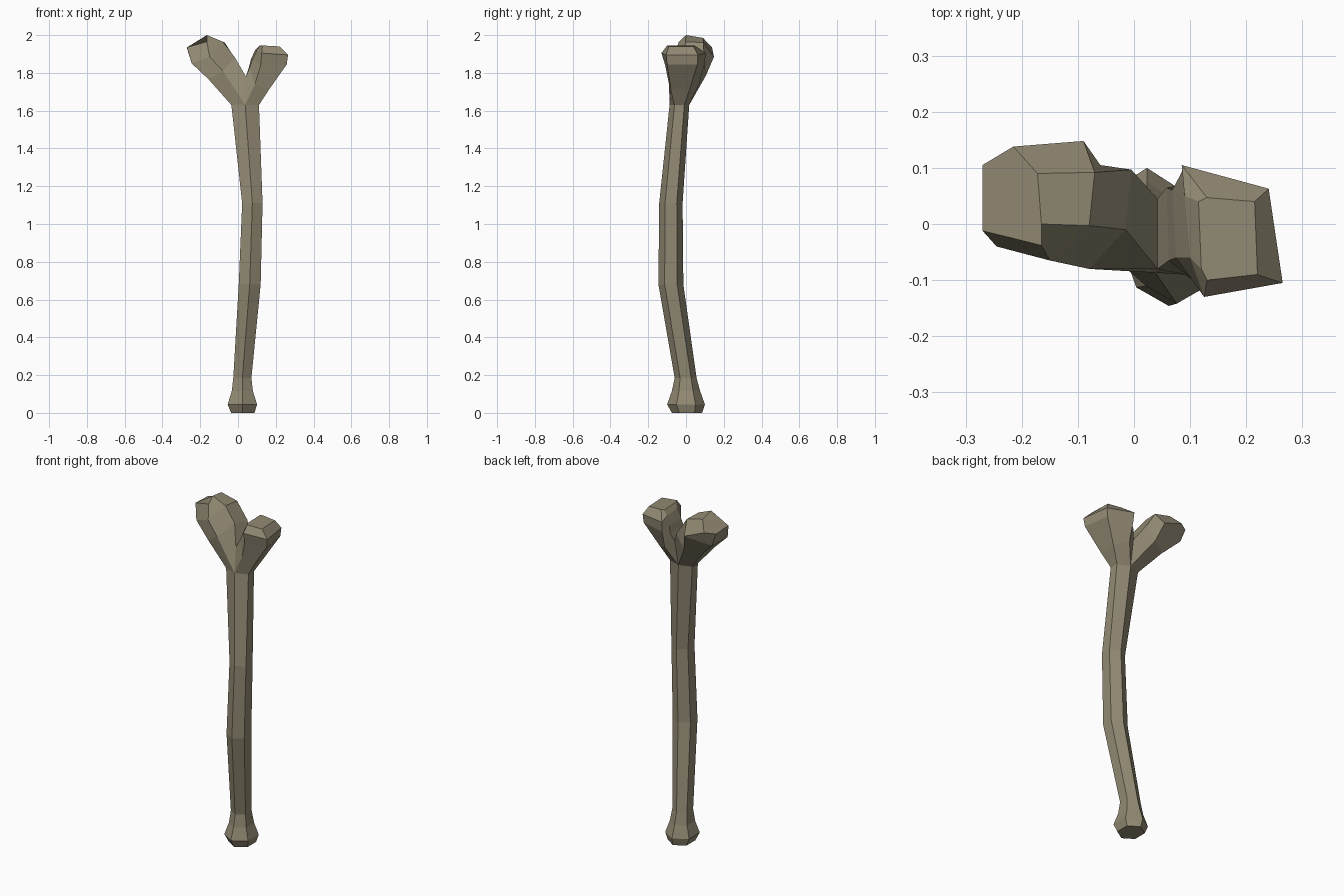
import bpy, bmesh
from mathutils import Vector

bone = bpy.data.materials.new("weathered bone")
bone.diffuse_color = (0.29, 0.255, 0.175, 1)

bm = bmesh.new()


def ring(points):
    return [bm.verts.new(Vector(p)) for p in points]


def bridge(a, b):
    n = len(a)
    for i in range(n):
        bm.faces.new((a[i], a[(i + 1) % n], b[(i + 1) % n], b[i]))


def hexagon(cx, cy, z, w, h):
    # order: front, right front, right back, back, left back, left front
    return ring([(cx, cy - h, z), (cx + w, cy - h / 2, z), (cx + w, cy + h / 2, z),
                 (cx, cy + h, z), (cx - w, cy + h / 2, z), (cx - w, cy - h / 2, z)])


# shaft: hexagonal rings along a bent centre line, knob at the foot
shaft = [(0.025, 0.005, 0.0, 0.062, 0.08), (0.023, 0.0, 0.045, 0.078, 0.1),
         (0.023, 0.0, 0.115, 0.056, 0.075), (0.023, -0.002, 0.185, 0.048, 0.058),
         (0.062, -0.08, 0.68, 0.058, 0.066), (0.076, -0.08, 1.11, 0.054, 0.062),
         (0.038, -0.035, 1.63, 0.073, 0.052)]
rings = [hexagon(*s) for s in shaft]
bm.faces.new(rings[0])
for a, b in zip(rings, rings[1:]):
    bridge(a, b)

# crotch of the fork, shared by both branches
F, R1, R2, B, L2, L1 = rings[-1]
Cf, Cb = ring([(0.042, -0.08, 1.78), (0.042, 0.045, 1.78)])

# ring order: front, outer front, outer back, back, inner back, inner front
left = [
    [(-0.08, -0.08, 1.81), (-0.155, -0.06, 1.765), (-0.15, 0.055, 1.765),
     (-0.06, 0.105, 1.785), (-0.005, 0.097, 1.86), (-0.015, -0.01, 1.88)],
    [(-0.15, -0.065, 1.885), (-0.245, -0.04, 1.85), (-0.24, 0.1, 1.85),
     (-0.09, 0.148, 1.885), (-0.07, 0.092, 1.96), (-0.08, -0.003, 1.965)],
    [(-0.165, -0.038, 1.965), (-0.27, -0.012, 1.935), (-0.27, 0.105, 1.93),
     (-0.215, 0.138, 1.935), (-0.172, 0.09, 1.985), (-0.165, 0.0, 2.0)]]
right = [
    [(0.09, -0.09, 1.74), (0.163, -0.08, 1.71), (0.16, 0.02, 1.715),
     (0.09, 0.07, 1.74), (0.058, 0.065, 1.83), (0.062, -0.065, 1.83)],
    [(0.12, -0.11, 1.84), (0.258, -0.1, 1.845), (0.235, 0.06, 1.845),
     (0.088, 0.098, 1.845), (0.068, 0.06, 1.87), (0.075, -0.06, 1.87)],
    [(0.125, -0.13, 1.905), (0.265, -0.105, 1.895), (0.24, 0.063, 1.895),
     (0.085, 0.105, 1.905), (0.09, 0.05, 1.92), (0.1, -0.06, 1.92)],
    [(0.13, -0.1, 1.945), (0.22, -0.09, 1.94), (0.215, 0.04, 1.94),
     (0.13, 0.047, 1.945), (0.115, 0.04, 1.945), (0.12, -0.08, 1.945)]]

# two knobbed branches lofted from the shaft top
for base, sections in (([F, L1, L2, B, Cb, Cf], left), ([F, R1, R2, B, Cb, Cf], right)):
    previous = base
    for points in sections:
        current = ring(points)
        bridge(previous, current)
        previous = current
    bm.faces.new(previous)

bmesh.ops.recalc_face_normals(bm, faces=bm.faces)
mesh = bpy.data.meshes.new("forked_bone")
bm.to_mesh(mesh)
bm.free()
mesh.materials.append(bone)
bpy.context.collection.objects.link(bpy.data.objects.new("forked_bone", mesh))
